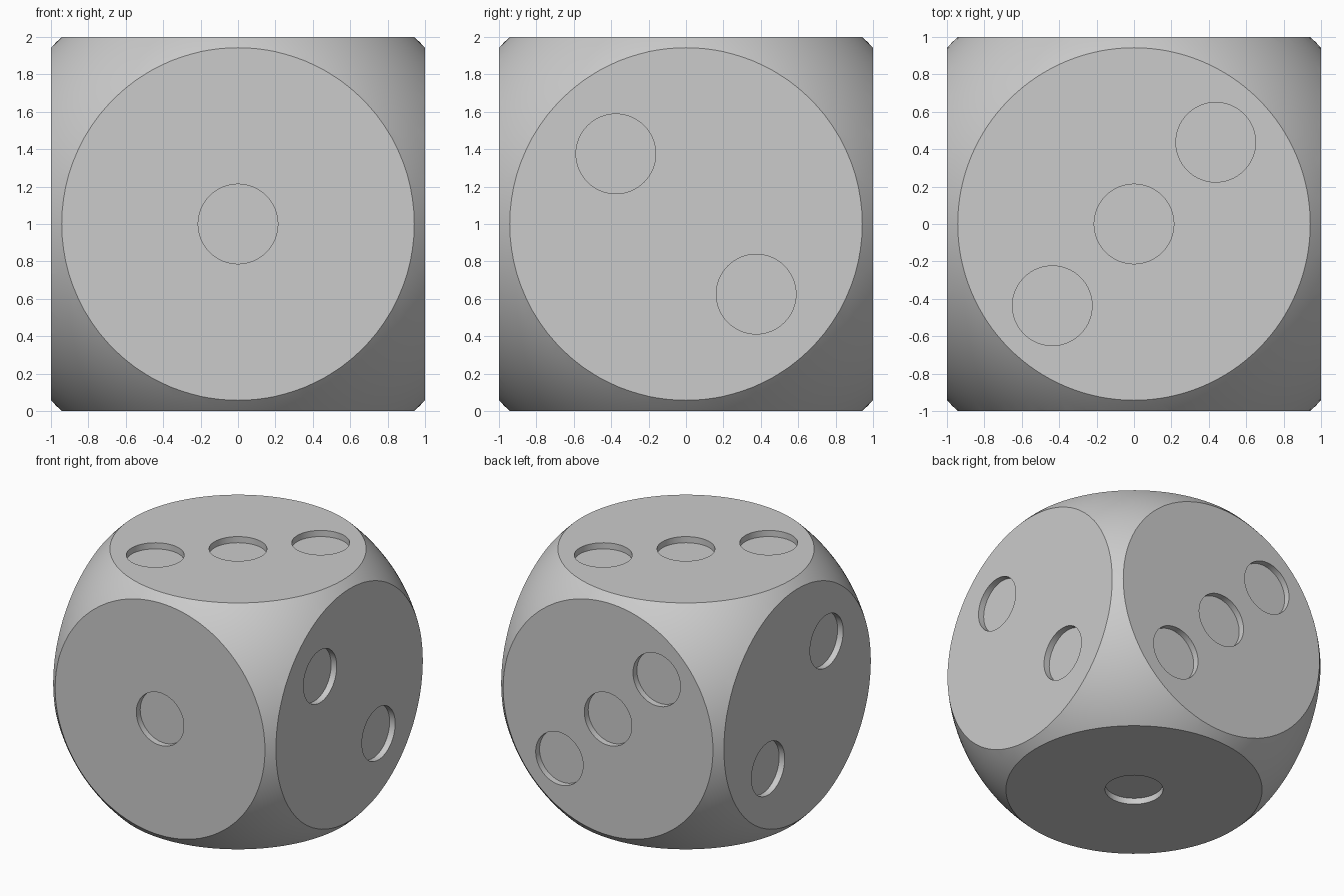
import bpy, bmesh, math
from mathutils import Matrix, Vector

cube = bpy.data.objects.get("Cube")
if cube:
    bpy.data.objects.remove(cube)

HALF = 1.0        # half the width between opposite flat faces
FLAT = 0.943      # radius of each flat round face
PIP = 0.213       # pip radius
DEPTH = 0.05      # pip depth
CENTRE = Vector((0, 0, HALF))
AXES = [Vector(v) for v in ((1, 0, 0), (0, 1, 0), (0, 0, 1))]


def make_object(name, bm):
    mesh = bpy.data.meshes.new(name)
    bmesh.ops.recalc_face_normals(bm, faces=bm.faces)
    bm.to_mesh(mesh)
    bm.free()
    obj = bpy.data.objects.new(name, mesh)
    bpy.context.collection.objects.link(obj)
    return obj


# Body: a ball sliced flat on six sides
bm = bmesh.new()
bmesh.ops.create_uvsphere(bm, u_segments=128, v_segments=64,
                          radius=math.hypot(HALF, FLAT),
                          matrix=Matrix.Translation(CENTRE))
for axis in AXES:
    for side in (-1, 1):
        normal = axis * side
        bmesh.ops.bisect_plane(bm, geom=bm.verts[:] + bm.edges[:] + bm.faces[:],
                               plane_co=CENTRE + normal * HALF, plane_no=normal,
                               clear_outer=True)
        rim = [e for e in bm.edges if e.is_boundary]
        bmesh.ops.holes_fill(bm, edges=rim, sides=0)
die = make_object("die_body", bm)

# Pip cutters: short cylinders, listed by face as offsets from the centre
A, B = 0.375, 0.437
pips = [
    (0, -HALF, 0),                                        # front: one
    (0, 0, -HALF),                                        # bottom: one
    (HALF, -A, A), (HALF, A, -A),                         # right: two
    (-HALF, -A, A), (-HALF, A, -A),                       # left: two
    (0, 0, HALF), (B, B, HALF), (-B, -B, HALF),           # top: three
    (0, HALF, 0), (B, HALF, -B), (-B, HALF, B),           # back: three
]
bm = bmesh.new()
for p in pips:
    spot = Vector(p)
    normal = Vector([c if abs(c) == HALF else 0 for c in p])
    turn = normal.to_track_quat('Z', 'Y').to_matrix().to_4x4()
    bmesh.ops.create_cone(bm, cap_ends=True, segments=64, radius1=PIP,
                          radius2=PIP, depth=DEPTH * 2,
                          matrix=Matrix.Translation(CENTRE + spot) @ turn)
cutter = make_object("pip_cutters", bm)
cutter.hide_render = True

# Sink the pips into the body
cut = die.modifiers.new("pips", 'BOOLEAN')
cut.operation = 'DIFFERENCE'
cut.solver = 'EXACT'
cut.object = cutter
bpy.ops.object.select_all(action='DESELECT')
die.select_set(True)
bpy.context.view_layer.objects.active = die
bpy.ops.object.modifier_apply(modifier=cut.name)
bpy.data.objects.remove(cutter)

# One plain grey, smooth on the rounded corners
grey = bpy.data.materials.new("light_grey")
grey.use_nodes = True
colour = (0.6, 0.6, 0.6, 1)
grey.diffuse_color = colour
grey.node_tree.nodes["Principled BSDF"].inputs["Base Color"].default_value = colour
die.data.materials.clear()
die.data.materials.append(grey)
bpy.ops.object.shade_smooth_by_angle(angle=math.radians(30))
